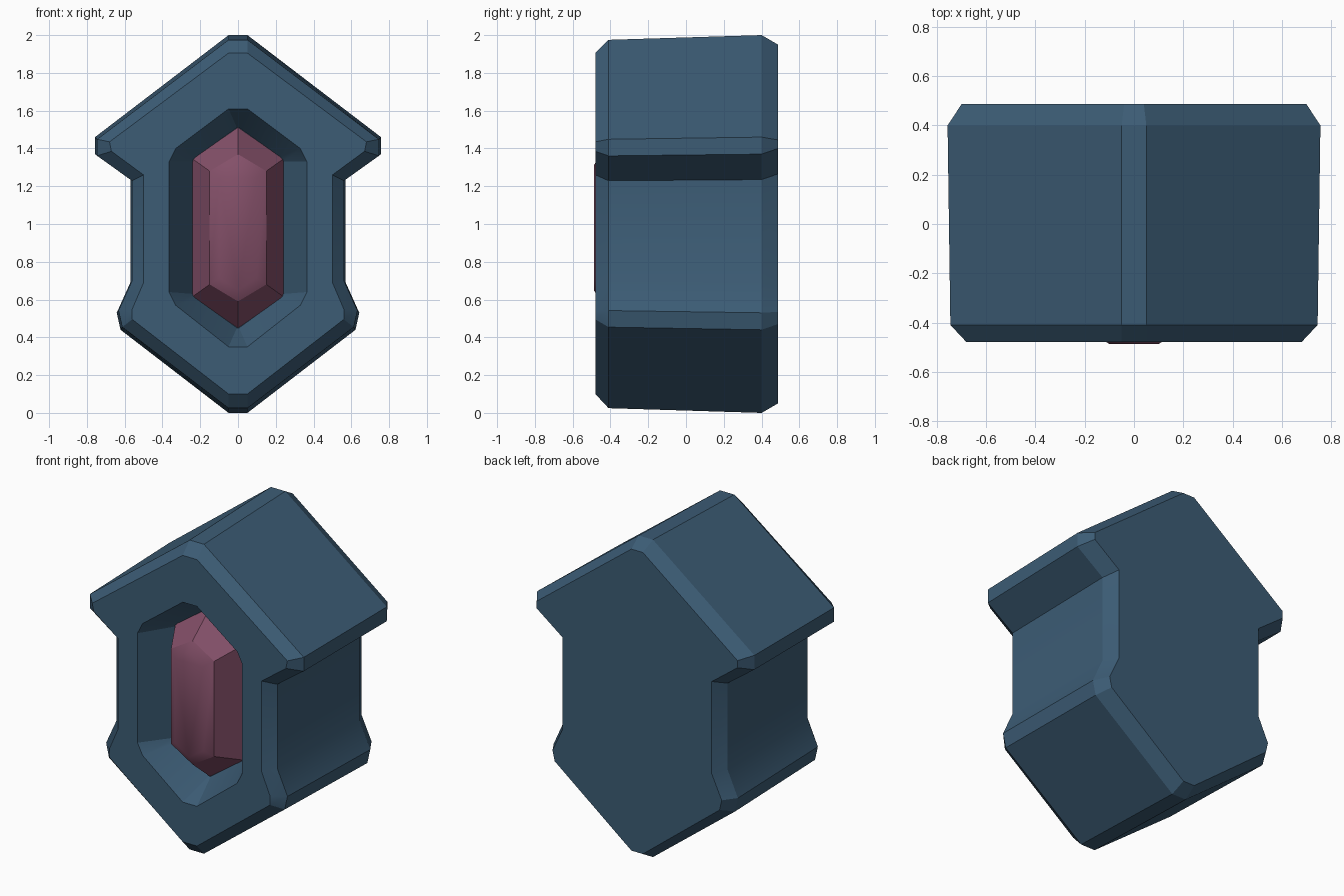
import bpy, bmesh, math

if "Cube" in bpy.data.objects:
    bpy.data.objects.remove(bpy.data.objects["Cube"])


def material(name, rgb):
    m = bpy.data.materials.new(name)
    m.diffuse_color = (*rgb, 1)
    m.use_nodes = True
    m.node_tree.nodes["Principled BSDF"].inputs["Base Color"].default_value = m.diffuse_color
    return m


def mirrored(half):
    """Right half profile (top to bottom) -> closed symmetric outline."""
    left = [(-x, z) for x, z in reversed(half) if x > 0]
    return half + left


def ring(bm, half, y):
    return [bm.verts.new((x, y, z)) for x, z in mirrored(half)]


def skin(bm, a, b):
    n = len(a)
    return [bm.faces.new((a[i], a[(i + 1) % n], b[(i + 1) % n], b[i])) for i in range(n)]


def loop_edges(bm, r):
    out = []
    for i in range(len(r)):
        pair = (r[i], r[(i + 1) % len(r)])
        out.append(bm.edges.get(pair) or bm.edges.new(pair))
    return out


def finish(bm, name, mat):
    bmesh.ops.recalc_face_normals(bm, faces=bm.faces)
    me = bpy.data.meshes.new(name)
    bm.to_mesh(me)
    bm.free()
    me.materials.append(mat)
    ob = bpy.data.objects.new(name, me)
    bpy.context.collection.objects.link(ob)
    return ob


slate = material("slate blue", (0.045, 0.107, 0.178))
rose = material("dusky rose", (0.231, 0.080, 0.141))

# Housing: chamfered house-shaped block, slightly smaller toward the front
full = [(0.05, 2.0), (0.757, 1.46), (0.757, 1.37), (0.57, 1.235),
        (0.57, 0.69), (0.642, 0.53), (0.622, 0.44), (0.05, 0.0)]
back = [(0.04, 1.95), (0.70, 1.445), (0.70, 1.40), (0.52, 1.265),
        (0.52, 0.685), (0.59, 0.535), (0.575, 0.47), (0.04, 0.05)]
front = [(0.05, 1.905), (0.68, 1.435), (0.67, 1.385), (0.50, 1.26),
         (0.50, 0.69), (0.56, 0.55), (0.56, 0.495), (0.05, 0.10)]
shoulder = [(x if x < 0.1 else x * 0.985, 1 + (z - 1) * 0.975) for x, z in full]

# Recess: wide rim sloping in to a narrow floor
rim = [(0.05, 1.61), (0.33, 1.40), (0.365, 1.33),
       (0.365, 0.64), (0.33, 0.57), (0.05, 0.35)]
floor = [(0.006, 1.51), (0.222, 1.355), (0.24, 1.33),
         (0.24, 0.63), (0.222, 0.607), (0.006, 0.45)]

bm = bmesh.new()
r = [ring(bm, p, y) for p, y in
     ((back, 0.487), (full, 0.40), (shoulder, -0.41), (front, -0.48))]
bm.faces.new(r[0])
for a, b in zip(r, r[1:]):
    skin(bm, a, b)
rim_r, floor_r = ring(bm, rim, -0.48), ring(bm, floor, -0.28)
skin(bm, rim_r, floor_r)
bm.faces.new(floor_r)
bmesh.ops.triangle_fill(bm, use_beauty=True, normal=(0, -1, 0),
                        edges=loop_edges(bm, r[3]) + loop_edges(bm, rim_r))
housing = finish(bm, "housing", slate)
bpy.context.view_layer.objects.active = housing
housing.select_set(True)
bpy.ops.object.shade_smooth_by_angle(angle=math.radians(25))

# Gem: elongated hexagon with steep facets and a softened front
bm = bmesh.new()
base = ring(bm, [(0, 1.512), (0.241, 1.345), (0.241, 0.615), (0, 0.448)], -0.279)
facet = ring(bm, [(0, 1.37), (0.15, 1.28), (0.15, 0.68), (0, 0.59)], -0.452)
crown = ring(bm, [(0, 1.31), (0.10, 1.245), (0.10, 0.715), (0, 0.65)], -0.488)
bm.faces.new(base)
skin(bm, base, facet)
soft = skin(bm, facet, crown) + [bm.faces.new(crown)]
for f in soft:
    f.smooth = True
for e in loop_edges(bm, facet):
    e.smooth = False
finish(bm, "gem", rose)
